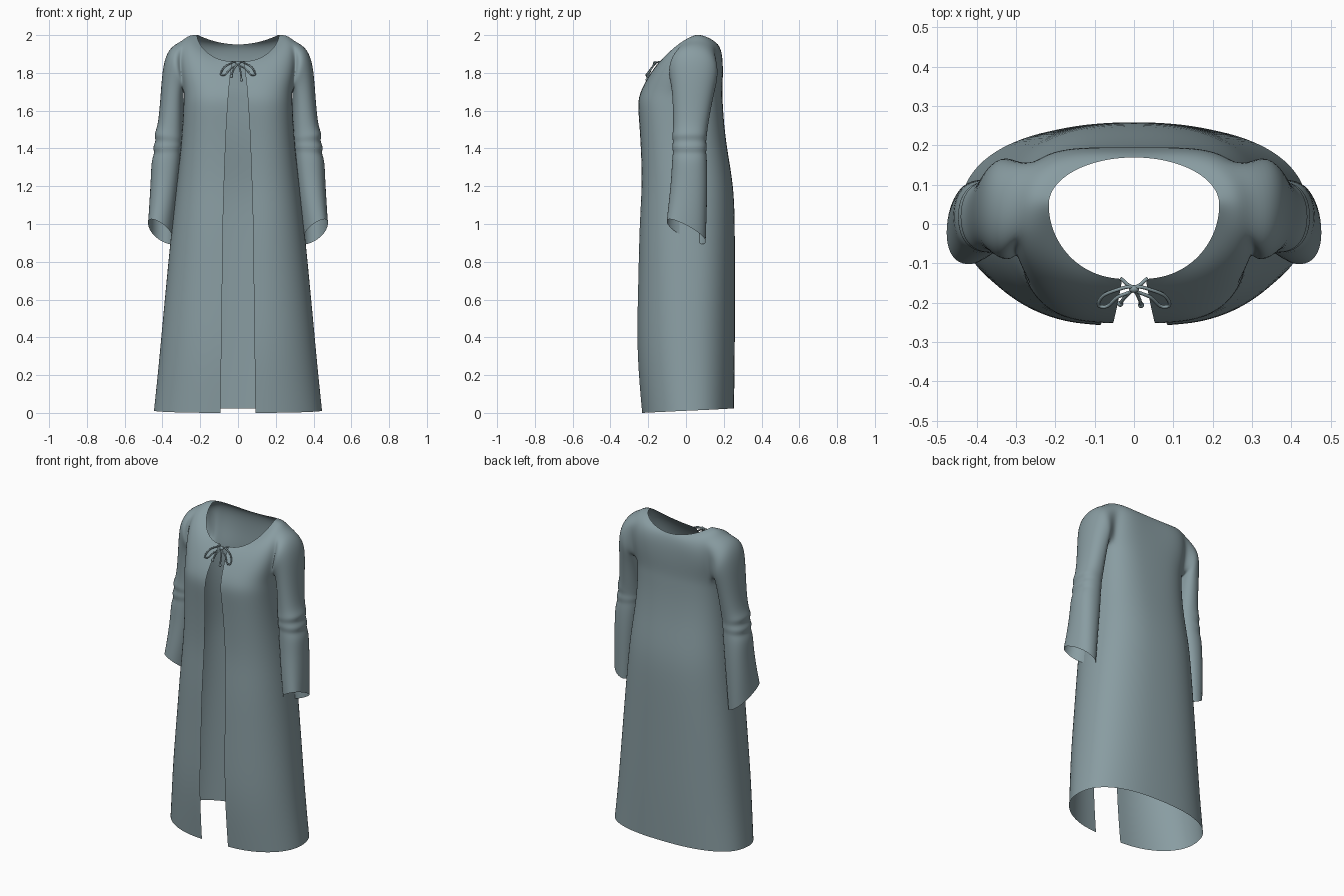
import bpy, bmesh, math
from mathutils import Vector

if "Cube" in bpy.data.objects:
    bpy.data.objects.remove(bpy.data.objects["Cube"])

cloth = bpy.data.materials.new("grey_blue_cloth")
cloth.diffuse_color = (0.25, 0.335, 0.36, 1)
cloth.use_nodes = True
cloth.node_tree.nodes["Principled BSDF"].inputs["Base Color"].default_value = cloth.diffuse_color

K = 16            # columns from front edge to back centre (half of the robe)
KF, KB = 7, 11    # columns bounding the armhole


def spow(v, p):
    return math.copysign(abs(v) ** p, v)


def section(k, z, w, yf, yb, gap, pf, pb):
    """Point on a rounded half section, open at the front by the gap."""
    t = math.pi * k / K
    p = pf if k < K / 2 else pb
    s, c = max(0.0, math.sin(t)) ** p, spow(math.cos(t), p)
    x = w * s + (gap * (1 - s) if k < K / 2 else 0)
    if k == K:
        x = 0
    return Vector((x, (yf + yb) / 2 - (yb - yf) / 2 * c, z))


# Skirt and torso: z, half width, front y, back y, half gap, front/back roundness
body_rows = [
    (0.0, .447, -.232, .255, .092, 1.0, .82), (.2, .427, -.25, .258, .09, 1.0, .82),
    (.4, .408, -.26, .26, .087, .98, .82), (.7, .38, -.252, .26, .083, .95, .82),
    (1.0, .35, -.246, .26, .08, .9, .82), (1.2, .327, -.232, .254, .074, .85, .8),
    (1.4, .303, -.238, .217, .067, .8, .75), (1.55, .293, -.248, .2, .06, .77, .7),
    (1.645, .289, -.256, .195, .053, .75, .65), (1.7, .287, -.24, .192, .05, .73, .62)]
rows = [[section(k, *r) for k in range(K + 1)] for r in body_rows]
for k, p in enumerate(rows[0]):
    p.z += 0.012 * (1 - math.cos(math.pi * k / K))
A = len(rows) - 1


def neck(k):
    t = math.pi * k / K
    c = math.cos(t)
    if k < K / 2:
        return Vector((.03 + .188 * math.sin(t), .05 - .19 * c, 2.003 - .143 * c ** 1.15))
    return Vector((.218 * abs(math.sin(t)) if k < K else 0, .05 - .12 * c,
                   2.003 - .053 * abs(c) ** 2))


# Yoke: each column bends from the chest over the shoulder to the neckline
for u in (.2, .42, .62, .82, 1):
    row = []
    for k in range(K + 1):
        t = math.pi * k / K
        a, n, w = rows[A][k], neck(k), math.sin(t) ** 2
        front = k < K / 2
        end = Vector((0, -.01, .012)) if front else Vector((.03 * math.sin(t), .025, .085))
        side = Vector((.11, .01 if front else .03 + .15 * (1 - w), .18))
        ctrl = (a + n) / 2 + side * w + end * (1 - w)
        row.append(a * (1 - u) ** 2 + ctrl * 2 * u * (1 - u) + n * u * u)
    rows.append(row)
S = A + 3

bm = bmesh.new()
grid = [[bm.verts.new(p) for p in r] for r in rows]
for j in range(len(rows) - 1):
    for k in range(K):
        if A <= j < S and KF <= k < KB:
            continue          # armhole
        bm.faces.new((grid[j][k], grid[j][k + 1], grid[j + 1][k + 1], grid[j + 1][k]))

# Sleeve: grown from the armhole loop
loop = [grid[A][k] for k in range(KF, KB + 1)]
loop += [grid[j][KB] for j in range(A + 1, S)]
loop += [grid[S][k] for k in range(KB, KF - 1, -1)]
loop += [grid[j][KF] for j in range(S - 1, A, -1)]
N = len(loop)
# inner x, inner z, outer x, outer z, front y, back y, front-to-back tilt
sleeve_rings = [
    (.288, 1.69, .348, 1.95, -.1, .172, 0), (.286, 1.67, .388, 1.89, -.088, .17, 0),
    (.286, 1.63, .405, 1.785, -.077, .153, 0), (.288, 1.56, .414, 1.64, -.071, .132, 0),
    (.291, 1.48, .427, 1.51, -.07, .115, 0), (.29, 1.455, .449, 1.475, -.077, .113, 0),
    (.295, 1.432, .434, 1.44, -.07, .108, 0), (.292, 1.41, .455, 1.408, -.077, .113, 0),
    (.3, 1.385, .442, 1.375, -.07, .108, 0), (.298, 1.355, .46, 1.345, -.076, .113, 0),
    (.31, 1.24, .463, 1.25, -.08, .116, 0), (.325, 1.08, .471, 1.11, -.094, .113, .02),
    (.342, .925, .477, .995, -.105, .107, .055)]
for ix, iz, ox, oz, yf, yb, tilt in sleeve_rings:
    ring = []
    for i in range(N):
        a = 2 * math.pi * (i - 2) / N
        f, g = (1 - spow(math.cos(a), .88)) / 2, spow(math.sin(a), .88)
        ring.append(bm.verts.new((ix + (ox - ix) * f - tilt * g * .2,
                                  (yf + yb) / 2 + (yb - yf) / 2 * g,
                                  iz + (oz - iz) * f - tilt * g)))
    for i in range(N):
        bm.faces.new((loop[i], loop[(i + 1) % N], ring[(i + 1) % N], ring[i]))
    loop = ring
bmesh.ops.recalc_face_normals(bm, faces=bm.faces)
if sum(f.normal.dot(f.calc_center_median() - Vector((0, 0, f.calc_center_median().z)))
       for f in bm.faces) < 0:
    bmesh.ops.reverse_faces(bm, faces=bm.faces)
for f in bm.faces:
    f.smooth = True
me = bpy.data.meshes.new("robe")
bm.to_mesh(me)
bm.free()
me.materials.append(cloth)
robe = bpy.data.objects.new("robe", me)
bpy.context.collection.objects.link(robe)
m = robe.modifiers.new("mirror", 'MIRROR')
m.use_clip = True
s = robe.modifiers.new("smooth", 'SUBSURF')
s.levels = s.render_levels = 2
s.boundary_smooth = 'PRESERVE_CORNERS'


# Tie cord at the neck
def cord(name, pts, cyclic=False):
    cu = bpy.data.curves.new(name, 'CURVE')
    cu.dimensions = '3D'
    cu.bevel_depth, cu.bevel_resolution, cu.resolution_u = .0045, 2, 6
    cu.use_fill_caps = True
    sp = cu.splines.new('BEZIER')
    sp.bezier_points.add(len(pts) - 1)
    for b, p in zip(sp.bezier_points, pts):
        b.co = p
        b.handle_left_type = b.handle_right_type = 'AUTO'
    sp.use_cyclic_u = cyclic
    cu.materials.append(cloth)
    bpy.context.collection.objects.link(bpy.data.objects.new(name, cu))


def knot(name, loc, scale):
    bpy.ops.mesh.primitive_uv_sphere_add(segments=12, ring_count=8, radius=1, location=loc)
    o = bpy.context.object
    o.name, o.scale = name, scale
    o.data.materials.append(cloth)
    bpy.ops.object.shade_smooth()


for side, sx in (("left", -1), ("right", 1)):
    cord("bow_loop_" + side, [(sx * x, y, z) for x, y, z in (
        (.004, -.163, 1.852), (.045, -.168, 1.848), (.088, -.195, 1.805),
        (.085, -.21, 1.788), (.04, -.185, 1.822))], True)
cord("neck_cord", [(-.035, -.138, 1.858), (0, -.16, 1.856), (.035, -.138, 1.858)])
tails = {"left": ((-.022, -.185, 1.82), (-.035, -.203, 1.782)),
         "right": ((.012, -.187, 1.815), (.018, -.206, 1.763))}
for side, (mid, end) in tails.items():
    cord("cord_tail_" + side, [(0, -.165, 1.852), mid, end])
    knot("tail_knot_" + side, end, (.008, .008, .01))
knot("bow_knot", (0, -.165, 1.852), (.013, .01, .01))
